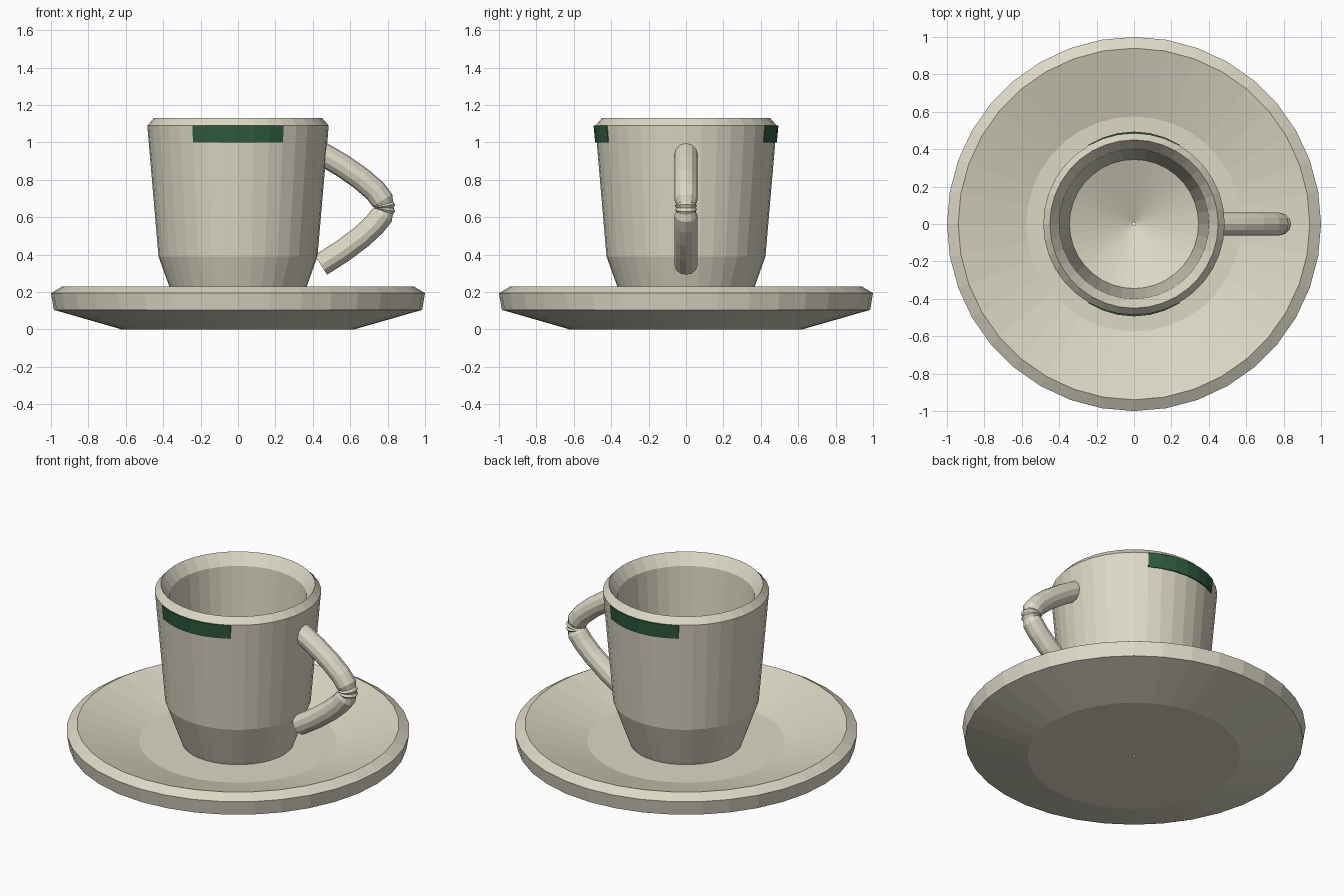
import bpy, bmesh, math
from mathutils import Vector

if "Cube" in bpy.data.objects:
    bpy.data.objects.remove(bpy.data.objects["Cube"])

SEG = 36


def material(name, color):
    m = bpy.data.materials.new(name)
    m.diffuse_color = (*color, 1)
    m.use_nodes = True
    m.node_tree.nodes["Principled BSDF"].inputs["Base Color"].default_value = m.diffuse_color
    return m


CREAM = material("cream_glaze", (0.72, 0.69, 0.56))
GREEN = material("dark_green", (0.028, 0.112, 0.054))


def finish(name, bm, mat):
    bmesh.ops.recalc_face_normals(bm, faces=bm.faces)
    mesh = bpy.data.meshes.new(name)
    bm.to_mesh(mesh)
    bm.free()
    mesh.materials.append(mat)
    ob = bpy.data.objects.new(name, mesh)
    bpy.context.collection.objects.link(ob)
    return ob


def bridge(bm, rings, loop=False):
    """Join equally sized rings of vertices with quads."""
    pairs = list(zip(rings, rings[1:]))
    if loop:
        pairs.append((rings[-1], rings[0]))
    for a, b in pairs:
        n = len(a)
        for i in range(n):
            j = (i + 1) % n
            bm.faces.new((a[i], a[j], b[j], b[i]))


def lathe(name, profile, mat):
    """Revolve a closed (radius, height) profile about the z axis."""
    bm = bmesh.new()
    rings = []
    for r, z in profile:
        rings.append([bm.verts.new((r * math.cos(t), r * math.sin(t), z))
                      for t in (math.tau * i / SEG for i in range(SEG))])
    bridge(bm, rings, loop=True)
    return finish(name, bm, mat)


# Saucer: sloped underside, bevelled rim, dished top with a flat well
lathe("saucer", [(0.008, 0), (0.62, 0), (0.985, 0.105), (1.0, 0.195),
                 (0.94, 0.23), (0.575, 0.12), (0.008, 0.12)], CREAM)

# Cup: small foot, flared base, tapered wall, bevelled lip, conical floor
lathe("cup", [(0.008, 0.115), (0.325, 0.115), (0.335, 0.14), (0.425, 0.39),
              (0.485, 1.09), (0.45, 1.13), (0.40, 1.06), (0.345, 0.37),
              (0.008, 0.23)], CREAM)

# Handle: tube swept along a bent path, pinched at the middle
path = [(0.43, 0.95, 0.062), (0.48, 0.922, 0.062), (0.56, 0.875, 0.062),
        (0.66, 0.805, 0.062), (0.735, 0.74, 0.062), (0.772, 0.69, 0.062),
        (0.779, 0.668, 0.052), (0.781, 0.659, 0.06), (0.782, 0.65, 0.05),
        (0.781, 0.641, 0.06), (0.779, 0.632, 0.052), (0.77, 0.61, 0.062),
        (0.73, 0.56, 0.062), (0.66, 0.495, 0.062), (0.56, 0.42, 0.062),
        (0.443, 0.345, 0.045)]
path[-1] = (0.443, 0.345, 0.062)
bm = bmesh.new()
points = [Vector((x, 0, z)) for x, z, r in path]
rings = []
for i, (x, z, r) in enumerate(path):
    tangent = (points[min(i + 1, len(path) - 1)] - points[max(i - 1, 0)]).normalized()
    side = Vector((0, 1, 0))
    out = side.cross(tangent)
    rings.append([bm.verts.new(points[i] + r * (math.cos(t) * side + math.sin(t) * out))
                  for t in (math.tau * k / 12 for k in range(12))])
bridge(bm, rings)
bm.faces.new(rings[0])
bm.faces.new(rings[-1])
finish("handle", bm, CREAM)


# Painted bands: thin curved plates just proud of the wall below the lip
def band(name, middle):
    bm = bmesh.new()
    columns = []
    for step in range(-3, 4):
        t = middle + math.radians(10 * step)
        lift = 0.004 + 0.005 * math.cos(math.radians(30 * step))
        section = [(0.477, 1.0), (0.477 + lift, 1.0), (0.485 + lift, 1.09), (0.485, 1.09)]
        columns.append([bm.verts.new((r * math.cos(t), r * math.sin(t), z))
                        for r, z in section])
    bridge(bm, columns)
    bm.faces.new(columns[0])
    bm.faces.new(columns[-1])
    finish(name, bm, GREEN)


band("front_band", -math.pi / 2)
band("back_band", math.pi / 2)
